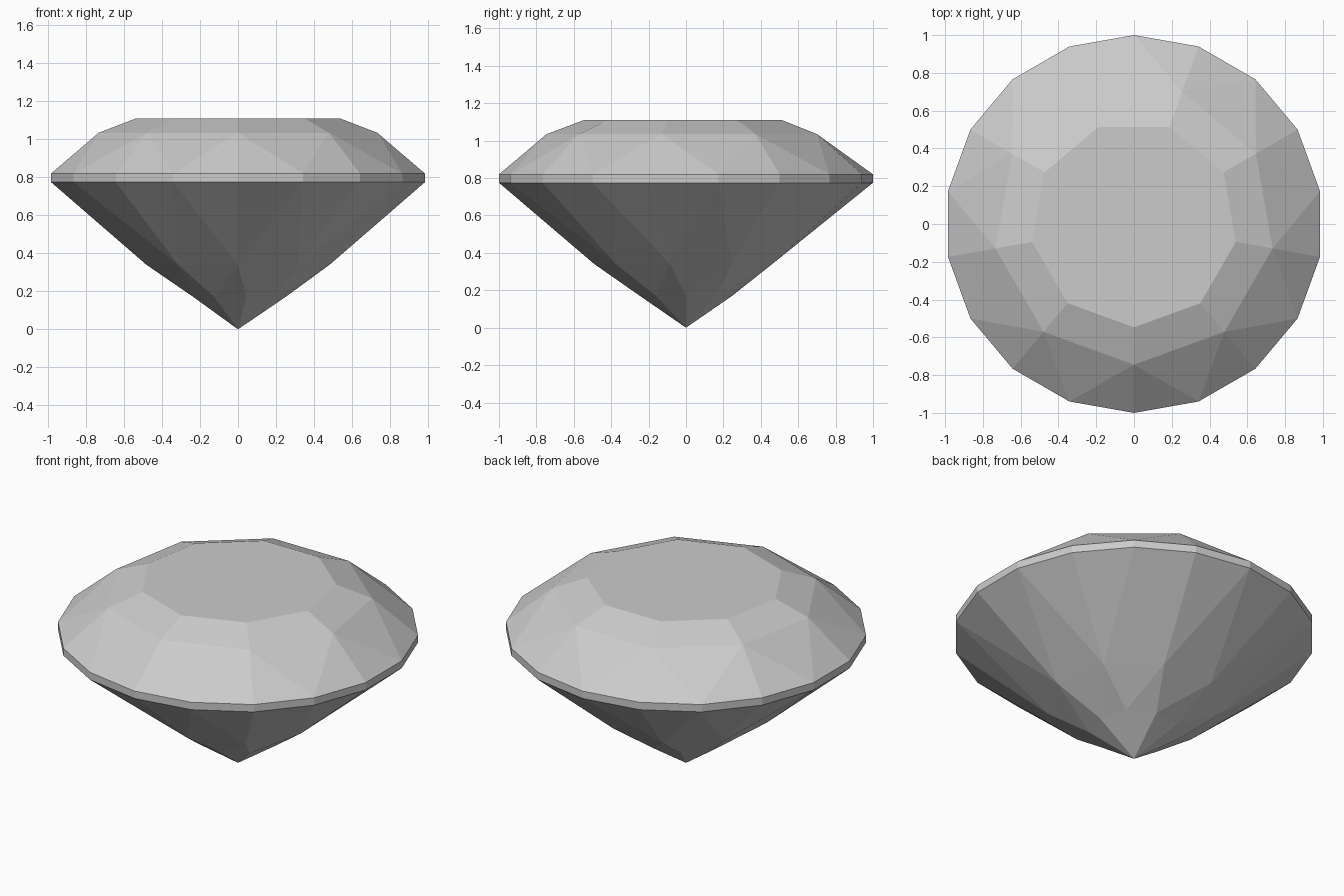
import bpy
import bmesh
from math import cos, sin, radians

cube = bpy.data.objects.get("Cube")
if cube:
    bpy.data.objects.remove(cube, do_unlink=True)

SIDES = 9                # main facets
STEP = 360 / SIDES
GIRDLE_TOP, GIRDLE_BOTTOM = 0.82, 0.775

# Single stone colour
stone = bpy.data.materials.new("pale_grey_stone")
stone.use_nodes = True
colour = (0.6, 0.6, 0.6, 1)
stone.diffuse_color = colour
stone.node_tree.nodes["Principled BSDF"].inputs["Base Color"].default_value = colour


def ring(bm, count, radius, z, start=-90):
    """Evenly spaced vertices around the z axis."""
    angles = [radians(start + 360 * i / count) for i in range(count)]
    return [bm.verts.new((radius * cos(a), radius * sin(a), z)) for a in angles]


def break_facets(bm, girdle, mains):
    """Triangular facets between the girdle and a ring of half as many points."""
    for i, v in enumerate(mains):
        before, here, after = girdle[2 * i - 1], girdle[2 * i], girdle[2 * i + 1]
        bm.faces.new((v, before, here))
        bm.faces.new((v, here, after))
        bm.faces.new((v, after, mains[(i + 1) % SIDES]))


def finish(bm, name, outward):
    """Orient faces away from a point inside the stone and make the object."""
    bm.normal_update()
    for f in bm.faces:
        c = f.calc_center_median()
        c.z -= outward
        if f.normal.dot(c) < 0:
            f.normal_flip()
    mesh = bpy.data.meshes.new(name)
    bm.to_mesh(mesh)
    bm.free()
    mesh.materials.append(stone)
    obj = bpy.data.objects.new(name, mesh)
    bpy.context.collection.objects.link(obj)


# Crown: flat table, sloping star facets, break facets down to the girdle
bm = bmesh.new()
table = ring(bm, SIDES, 0.547, 1.11)
shoulder = ring(bm, SIDES, 0.745, 1.035)
bm.faces.new(table)
for i in range(SIDES):
    j = (i + 1) % SIDES
    bm.faces.new((table[i], shoulder[i], shoulder[j], table[j]))
break_facets(bm, ring(bm, 2 * SIDES, 1, GIRDLE_TOP), shoulder)
finish(bm, "crown", 0.7)

# Girdle: thin faceted band
bm = bmesh.new()
upper = ring(bm, 2 * SIDES, 1, GIRDLE_TOP)
lower = ring(bm, 2 * SIDES, 1, GIRDLE_BOTTOM)
for i in range(2 * SIDES):
    j = (i + 1) % (2 * SIDES)
    bm.faces.new((lower[i], lower[j], upper[j], upper[i]))
finish(bm, "girdle", 0.7)

# Pavilion: long facets narrowing through a slightly twisted ring to the point
bm = bmesh.new()
waist = ring(bm, SIDES, 0.49, 0.34)
tip_ring = ring(bm, SIDES, 0.25, 0.17, start=-80)
point = bm.verts.new((0, 0, 0))
break_facets(bm, ring(bm, 2 * SIDES, 1, GIRDLE_BOTTOM), waist)
for i in range(SIDES):
    j = (i + 1) % SIDES
    bm.faces.new((waist[i], waist[j], tip_ring[i]))
    bm.faces.new((tip_ring[i], waist[j], tip_ring[j]))
    bm.faces.new((tip_ring[i], tip_ring[j], point))
finish(bm, "pavilion", 0.7)
